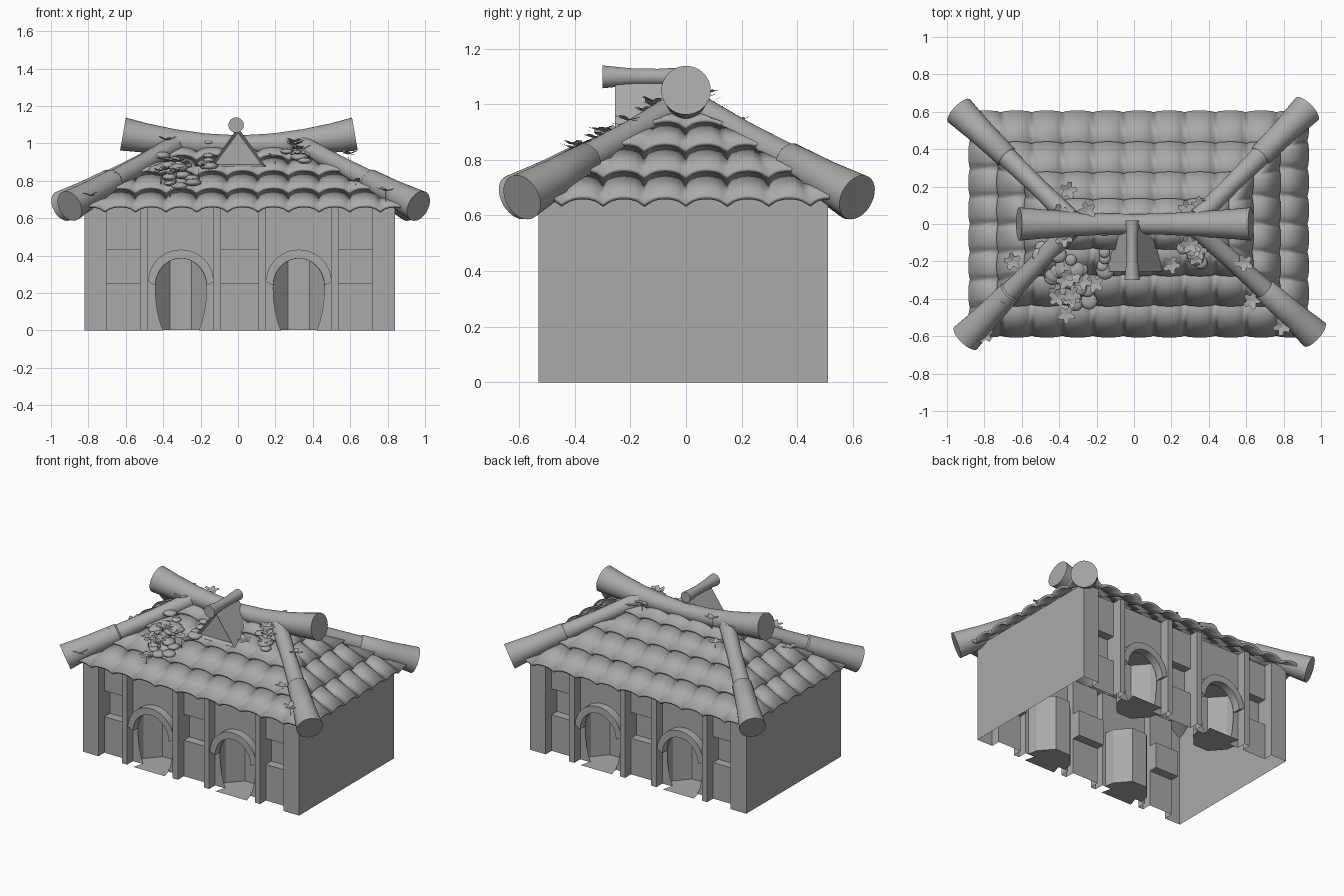
import bpy, bmesh, math, random
from mathutils import Vector

random.seed(4)
cube = bpy.data.objects.get("Cube")
if cube:
    bpy.data.objects.remove(cube)

grey = bpy.data.materials.new("plain grey")
grey.use_nodes = True
GREY = (0.4, 0.4, 0.4, 1)
grey.diffuse_color = GREY
grey.node_tree.nodes["Principled BSDF"].inputs["Base Color"].default_value = GREY


def finish(bm, name, smooth=None):
    bmesh.ops.remove_doubles(bm, verts=bm.verts, dist=0.0005)
    bmesh.ops.recalc_face_normals(bm, faces=bm.faces)
    mesh = bpy.data.meshes.new(name)
    bm.to_mesh(mesh)
    bm.free()
    mesh.materials.append(grey)
    obj = bpy.data.objects.new(name, mesh)
    bpy.context.collection.objects.link(obj)
    if smooth:
        bpy.ops.object.select_all(action='DESELECT')
        obj.select_set(True)
        bpy.context.view_layer.objects.active = obj
        bpy.ops.object.shade_smooth_by_angle(angle=math.radians(smooth))
    return obj


def face(bm, pts):
    return bm.faces.new([bm.verts.new(p) for p in pts])


def strip(bm, a, b):
    """Quads between two point rows of equal length."""
    va, vb = [bm.verts.new(p) for p in a], [bm.verts.new(p) for p in b]
    for i in range(len(a) - 1):
        bm.faces.new((va[i], va[i + 1], vb[i + 1], vb[i]))


def log(name, path, sides=32):
    """Capped round log through (point, radius) stations."""
    bm = bmesh.new()
    pts = [Vector(p) for p, r in path]
    rings = []
    for i, (p, r) in enumerate(path):
        d = (pts[min(i + 1, len(pts) - 1)] - pts[max(i - 1, 0)]).normalized()
        side = d.cross(Vector((0, 0, 1))).normalized()
        up = side.cross(d)
        rings.append([bm.verts.new(pts[i] + r * (side * math.cos(a) + up * math.sin(a)))
                      for a in (math.tau * k / sides for k in range(sides))])
    for a, b in zip(rings, rings[1:]):
        for k in range(sides):
            bm.faces.new((a[k], a[k - 1], b[k - 1], b[k]))
    bm.faces.new(rings[0])
    bm.faces.new(rings[-1])
    return finish(bm, name, 40)


# ---- walls: recessed bays, posts, window niches and arched alcoves
CX, CY, HX, FRONT, WALL, TOP = 0.01, -0.01, 0.83, 0.52, 0.455, 0.675
ARCH, HALF_BAY = 0.315, 0.175


def opening(cx, y, s):
    """Horseshoe outline from right foot over the crown to left foot."""
    out = []
    low = math.asin(0.23 / 0.32)
    for i in range(25):
        a = -low + (math.pi + 2 * low) * i / 24
        h = 0.155 if math.sin(a) > 0 else 0.32
        out.append((CX + cx + 0.137 * math.cos(a), CY + s * y, 0.23 + h * math.sin(a)))
    return out


for s, label in ((-1, "front"), (1, "back")):
    def P(x, y, z):
        return (CX + x, CY + s * y, z)

    bm = bmesh.new()
    for m in (-1, 1):
        c = m * ARCH
        foot = opening(c, WALL, s)
        face(bm, [P(c + HALF_BAY, WALL, 0), P(c + HALF_BAY, WALL, TOP),
                  P(c - HALF_BAY, WALL, TOP), P(c - HALF_BAY, WALL, 0)] + foot[::-1])
    # window bays with sunken niches
    for x0, x1 in ((-0.71, -0.53), (-0.1, 0.1), (0.53, 0.71)):
        prof = [(WALL, 0), (WALL, 0.25), (WALL - 0.06, 0.25),
                (WALL - 0.06, 0.43), (WALL, 0.43), (WALL, TOP)]
        strip(bm, [P(x0, y, z) for y, z in prof], [P(x1, y, z) for y, z in prof])
        for x in (x0, x1):
            face(bm, [P(x, y, z) for y, z in prof[1:5]])
    finish(bm, label + "_wall")

    # corner posts and narrow pillars
    bm = bmesh.new()
    for x0, x1 in ((0.71, HX), (0.49, 0.53), (0.1, 0.14)):
        for m in (-1, 1):
            plan = [(x0, WALL), (x0, FRONT), (x1, FRONT), (x1, WALL)]
            strip(bm, [P(m * x, y, 0) for x, y in plan], [P(m * x, y, TOP) for x, y in plan])
    finish(bm, label + "_posts")

    for m, side in ((-1, "right"), (1, "left")):
        c = m * ARCH
        # alcove behind the arch, with its floor running out as a step
        bm = bmesh.new()
        plan = [(c + 0.15 * math.cos(a), WALL - 0.17 * math.sin(a)) for a in
                [0] + [math.pi * (k + 0.5) / 4 for k in range(4)] + [math.pi]]
        strip(bm, [P(x, y, 0.003) for x, y in plan], [P(x, y, 0.39) for x, y in plan])
        face(bm, [P(x, y, 0.39) for x, y in plan])
        face(bm, [P(x, y, 0.003) for x, y in plan] +
             [P(c - 0.1, WALL, 0.003), P(c - 0.12, FRONT + 0.01, 0.003),
              P(c + 0.12, FRONT + 0.01, 0.003), P(c + 0.1, WALL, 0.003)])
        finish(bm, f"{label}_{side}_alcove")

        # raised arch surround
        bm = bmesh.new()
        angles = [math.pi * i / 24 for i in range(25)]
        inner = [(c + 0.137 * math.cos(a), 0.24 + 0.145 * math.sin(a)) for a in angles]
        outer = [(c + HALF_BAY * math.cos(a), 0.26 + 0.172 * math.sin(a)) for a in angles]
        out_y = FRONT - 0.01
        rows = [[P(x, y, z) for x, z in ring] for ring, y in
                ((inner, WALL), (inner, out_y), (outer, out_y), (outer, WALL))]
        for a, b in zip(rows, rows[1:]):
            strip(bm, a, b)
        for i in (0, -1):
            face(bm, [r[i] for r in rows])
        finish(bm, f"{label}_{side}_arch", 35)

bm = bmesh.new()
for m in (-1, 1):
    face(bm, [(CX + m * HX, CY + sy * FRONT, z) for sy, z in
              ((-1, 0), (1, 0), (1, TOP), (-1, TOP))])
finish(bm, "side_walls")

# ---- hipped roof of overlapping barrel tiles
RX, EAVE_X, EAVE_Y, RIDGE_X, EAVE_Z, RIDGE_Z = 0.025, 0.9, 0.595, 0.36, 0.615, 0.965
ROWS = (0, 0.28, 0.55, 0.79, 1.0)


def tile_slope(name, place, half0, half1, count):
    pitch, n = 2 * half0 / count, 8
    for r in range(4):
        bm = bmesh.new()
        rows = []
        t0, t1 = ROWS[r], min(ROWS[r + 1] + 0.04, 1)
        for t, lift in ((t0, 0.022), (t1, 0.0)):
            w = half0 + (half1 - half0) * t
            row = []
            for i in range(count * n + 1):
                u = max(-w, min(w, -half0 + pitch * i / n))
                k = ((u + half0) / pitch) % 1
                arch = 0.035 * math.sqrt(max(0, 1 - (2 * k - 1) ** 2 * 0.95))
                bow = 0.02 * (arch / 0.035) if lift else 0
                row.append(place(u, t - bow, EAVE_Z + (RIDGE_Z - EAVE_Z) * t + arch + lift))
            rows.append(row)
        strip(bm, *rows)
        obj = finish(bm, f"{name}_tiles_{r + 1}", 50)
        for p in obj.data.polygons:
            if p.normal.z < 0:
                p.flip()
        mod = obj.modifiers.new("thickness", 'SOLIDIFY')
        mod.thickness = 0.016
        mod.offset = -1


for s, label in ((-1, "front"), (1, "back")):
    tile_slope(label, lambda u, t, z: (RX + u, s * EAVE_Y * (1 - t), z), EAVE_X, RIDGE_X, 11)
for s, label in ((-1, "right"), (1, "left")):
    tile_slope(label, lambda u, t, z: (RX + s * (EAVE_X + (RIDGE_X - EAVE_X) * t), u, z),
               EAVE_Y, 0.01, 8)

# ---- ridge log, hip logs and the small gable log
log("ridge_log", [((0.005 + x, 0, 1.05 - 0.06 * (1 - (x / 0.62) ** 2)),
                   0.053 + 0.036 * abs(x / 0.62) ** 1.6)
                  for x in (-0.62, -0.5, -0.35, -0.18, 0, 0.18, 0.35, 0.5, 0.62)])
for label, ex, ey in (("front_right", -0.9, -0.61), ("front_left", 0.965, -0.59),
                      ("back_right", -0.935, 0.605), ("back_left", 0.925, 0.615)):
    a = Vector((ex, ey, 0.665))
    b = Vector((math.copysign(0.34, ex), math.copysign(0.03, ey), 0.99))
    log(label + "_hip_log", [(a.lerp(b, t), r) for t, r in
                             ((0, 0.085), (0.2, 0.07), (0.42, 0.062), (0.43, 0.054),
                              (0.7, 0.048), (1, 0.052))])
log("gable_log", [((-0.01, y, 1.098), r) for y, r in
                  ((-0.3, 0.041), (-0.2, 0.031), (-0.1, 0.029), (0.02, 0.036))])

# ---- triangular gable with sunken panel
bm = bmesh.new()
tri = [(-0.15, 0.875), (0.15, 0.875), (0, 1.085)]
front = face(bm, [(x, -0.255, z) for x, z in tri])
ext = bmesh.ops.extrude_face_region(bm, geom=[front])
front = [g for g in ext["geom"] if isinstance(g, bmesh.types.BMFace)][0]
bmesh.ops.translate(bm, verts=front.verts, vec=(0, 0.25, 0))
bm.normal_update()
panel = min(bm.faces, key=lambda f: f.calc_center_median().y)
bmesh.ops.recalc_face_normals(bm, faces=bm.faces)
bmesh.ops.inset_region(bm, faces=[panel], thickness=0.028)
bmesh.ops.translate(bm, verts=panel.verts, vec=(0, 0.025, 0))
finish(bm, "gable")


# ---- climbing plants: round pads and leafy sprigs
def roof_z(x, y):
    t = min(1 - abs(y) / EAVE_Y, (EAVE_X - abs(x - RX)) / (EAVE_X - RIDGE_X), 1)
    return EAVE_Z + (RIDGE_Z - EAVE_Z) * max(t, 0) + 0.05


bm = bmesh.new()
for cx, cy, spread, count in ((-0.37, -0.28, 0.11, 26), (-0.16, -0.2, 0.06, 5), (0.28, -0.13, 0.07, 7)):
    for i in range(count):
        x, y = random.gauss(cx, spread * 0.6), random.gauss(cy, spread * 0.8)
        new = bmesh.ops.create_uvsphere(bm, u_segments=12, v_segments=6,
                                        radius=random.uniform(0.03, 0.05))["verts"]
        bmesh.ops.scale(bm, verts=new, vec=(1, 1, 0.45))
        bmesh.ops.translate(bm, verts=new, vec=(x, y, roof_z(x, y) + random.uniform(0, 0.02)))
finish(bm, "round_plants", 60)

bm = bmesh.new()
spots = [(0.79, -0.55), (0.63, -0.41), (0.59, -0.21), (0.2, -0.22), (-0.35, 0.18), (-0.65, -0.2),
         (0.35, 0.1), (-0.25, 0.07), (-0.4, 0.06), (-0.8, -0.59), (-0.68, -0.38), (0.28, 0.08)]
spots += [(random.gauss(-0.36, 0.06), random.gauss(-0.28, 0.09)) for i in range(12)]
spots += [(random.gauss(0.29, 0.06), random.gauss(-0.11, 0.04)) for i in range(6)]
for x, y in spots:
    base = Vector((x, y, roof_z(x, y) + random.uniform(0.02, 0.07)))
    turn = random.uniform(0, math.tau)
    for k in range(5):
        a = turn + math.tau * k / 5
        out = Vector((math.cos(a), math.sin(a), random.uniform(0, 0.5)))
        side = Vector((-math.sin(a), math.cos(a), 0))
        face(bm, [base, base + out * 0.022 + side * 0.016, base + out * 0.045 + side * 0.01,
                  base + out * 0.048 - side * 0.01, base + out * 0.022 - side * 0.016])
    # stem down to the tiles
    face(bm, [base, base + Vector((0.004, 0, -0.08)), base + Vector((-0.004, 0, -0.08))])
finish(bm, "leafy_sprigs")
